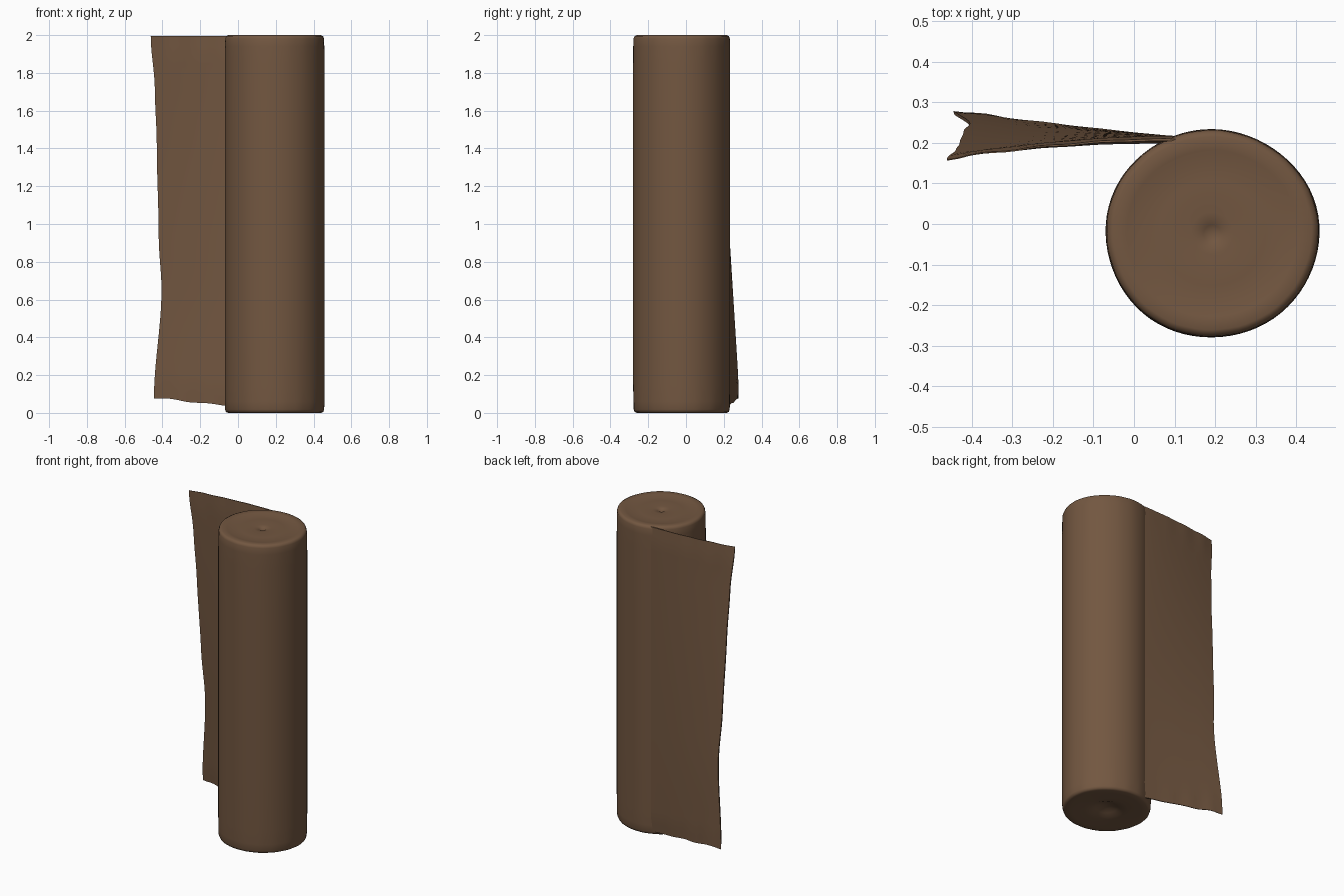
import bpy, bmesh, math

if "Cube" in bpy.data.objects:
    bpy.data.objects.remove(bpy.data.objects["Cube"])

CX, CY = 0.193, -0.023      # roll axis
RX, RY = 0.264, 0.257       # roll radii
SEG = 72

brown = bpy.data.materials.new("brown_cloth")
brown.diffuse_color = (0.17, 0.095, 0.052, 1)
brown.use_nodes = True
brown.node_tree.nodes["Principled BSDF"].inputs["Base Color"].default_value = brown.diffuse_color


def finish(bm, name, angle):
    bmesh.ops.recalc_face_normals(bm, faces=bm.faces)
    me = bpy.data.meshes.new(name)
    bm.to_mesh(me)
    bm.free()
    ob = bpy.data.objects.new(name, me)
    bpy.context.collection.objects.link(ob)
    me.materials.append(brown)
    bpy.ops.object.select_all(action='DESELECT')
    ob.select_set(True)
    bpy.context.view_layer.objects.active = ob
    bpy.ops.object.shade_smooth_by_angle(angle=math.radians(angle))
    return ob


def lerp_table(table, t):
    for (a, va), (b, vb) in zip(table, table[1:]):
        if t <= b:
            f = (t - a) / (b - a)
            f = f * f * (3 - 2 * f)
            return va + (vb - va) * f
    return table[-1][1]


# Roll: lathed profile (radius factor, height), dimpled at both ends
profile = [(0.0, 0.035), (0.12, 0.032), (0.25, 0.02), (0.36, 0.008), (0.5, 0.004), (0.8, 0.0),
           (0.93, 0.0), (0.975, 0.005), (0.993, 0.018), (1.0, 0.06), (1.0, 0.15), (1.0, 0.5),
           (1.0, 1.0), (1.0, 1.5), (1.0, 1.85), (1.0, 1.94), (0.993, 1.982), (0.975, 1.994),
           (0.93, 2.0), (0.8, 1.997), (0.68, 1.99), (0.5, 1.992), (0.2, 1.992), (0.08, 1.988),
           (0.0, 1.972)]
bm = bmesh.new()
rings = []
for f, z in profile:
    if f == 0:
        rings.append([bm.verts.new((CX, CY, z))])
        continue
    ring = []
    for i in range(SEG):
        a = 2 * math.pi * i / SEG
        # soft unevenness, with small creases near the two ends
        k = 1 + 0.004 * math.sin(3 * a + 1) + 0.003 * math.sin(5 * a)
        near_end = f > 0.9 and (z < 0.1 or z > 1.9)
        k -= 0.005 * abs(math.sin(9 * a + z)) if near_end else 0
        ring.append(bm.verts.new((CX + RX * f * k * math.cos(a),
                                  CY + RY * f * k * math.sin(a), z)))
    rings.append(ring)
for lo, hi in zip(rings, rings[1:]):
    for i in range(SEG):
        j = (i + 1) % SEG
        if len(lo) == 1:
            bm.faces.new((lo[0], hi[j], hi[i]))
        elif len(hi) == 1:
            bm.faces.new((lo[i], lo[j], hi[0]))
        else:
            bm.faces.new((lo[i], lo[j], hi[j], hi[i]))
finish(bm, "roll", 50)

# Loose flap: twisted sheet leaving the back of the roll towards -x
edge_x = [(0.0, -0.445), (0.3, -0.405), (0.45, -0.42), (0.7, -0.43), (0.85, -0.44), (1.0, -0.462)]
NU, NV = 20, 40
X0 = 0.105


def flap_point(u, v, side):
    x = X0 + (lerp_table(edge_x, v) - X0) * u
    # root follows the roll, free end leans back at the bottom and forward at the top
    y = 0.207 + 0.03 * u - 0.017 * u * u + (0.5 - v) * 0.12 * u ** 1.4
    bottom = 0.02 + 0.06 * u + 0.005 * math.sin(17 * u) * u
    z = bottom + (1.995 - bottom) * v
    edge = min(1, min(v, 1 - v) * 14 + 0.3)
    half = (0.010 - 0.006 * u) * edge
    crease = 0.003 * math.sin(24 * u) * max(0, 1 - min(v, 1 - v) * 12) * u
    return x, y + side * half + crease, z


bm = bmesh.new()
sheets = []
for side in (-1, 1):
    g = [[bm.verts.new(flap_point(i / NU, j / NV, side)) for j in range(NV + 1)]
         for i in range(NU + 1)]
    for i in range(NU):
        for j in range(NV):
            bm.faces.new((g[i][j], g[i + 1][j], g[i + 1][j + 1], g[i][j + 1]))
    sheets.append(g)
front, back = sheets
border = ([(i, 0) for i in range(NU)] + [(NU, j) for j in range(NV)]
          + [(i, NV) for i in range(NU, 0, -1)] + [(0, j) for j in range(NV, 0, -1)])
for (a, b), (c, d) in zip(border, border[1:] + border[:1]):
    bm.faces.new((front[a][b], front[c][d], back[c][d], back[a][b]))
finish(bm, "loose_flap", 50)
